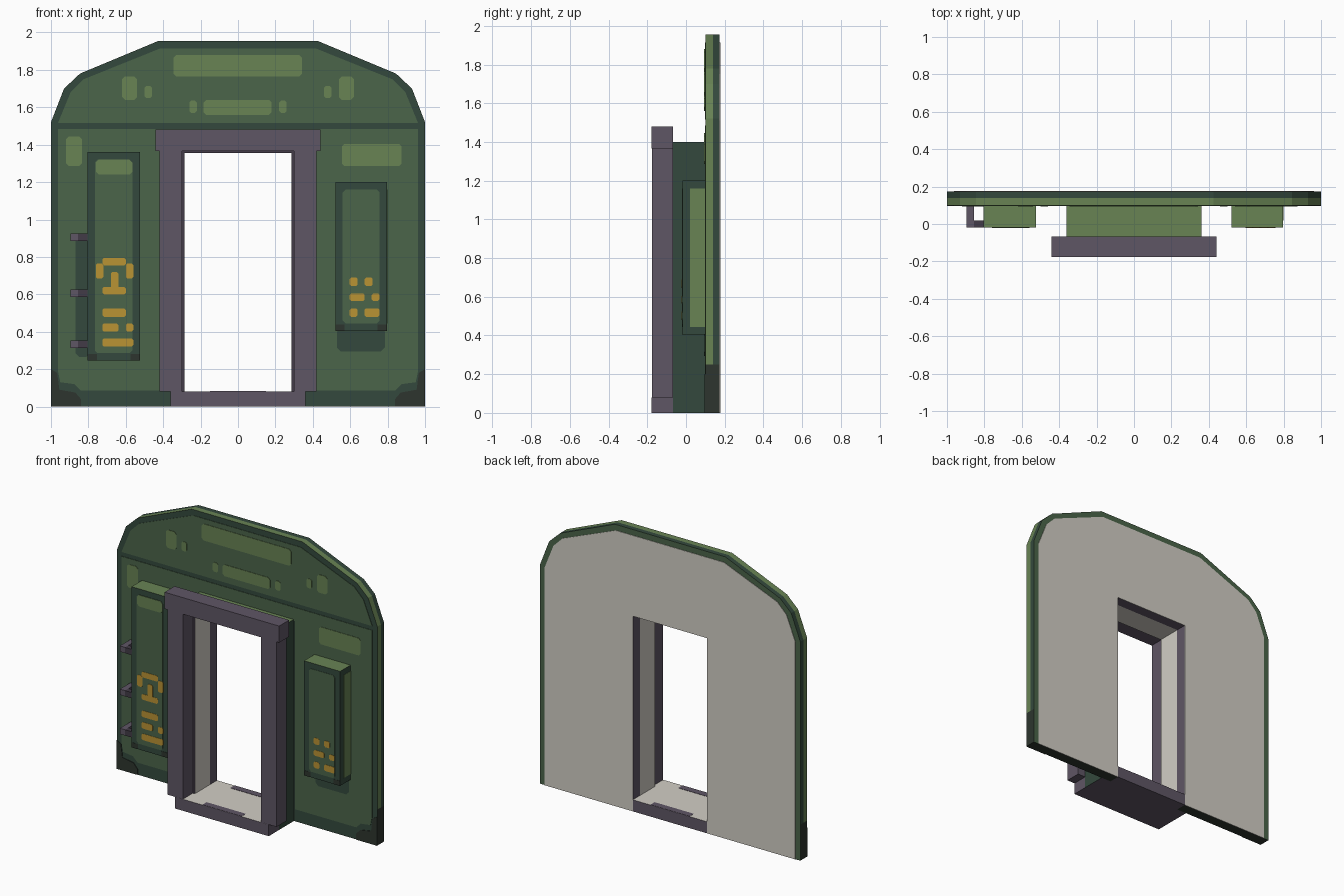
import bpy, bmesh

if "Cube" in bpy.data.objects:
    bpy.data.objects.remove(bpy.data.objects["Cube"])

# ---- flat colours (sRGB bytes converted to linear) ----
def lin(c):
    c /= 255
    return c / 12.92 if c <= 0.04045 else ((c + 0.055) / 1.055) ** 2.4

COLOURS = {
    "mid_green": (75, 101, 74), "dark_green": (52, 73, 61), "light_green": (104, 131, 84),
    "black_green": (45, 53, 46), "purple_grey": (95, 86, 101), "dark_purple": (66, 59, 71),
    "pale_grey": (210, 206, 197), "marking_yellow": (186, 147, 52),
}
MATS = {}
for n, rgb in COLOURS.items():
    m = bpy.data.materials.new(n)
    m.diffuse_color = (*[lin(c) for c in rgb], 1)
    m.use_nodes = True
    m.node_tree.nodes["Principled BSDF"].inputs["Base Color"].default_value = m.diffuse_color
    MATS[n] = m

# ---- helpers ----
def prism(name, polys, ys, rule):
    """Extrude x-z polygons through the y stations; rule is a colour or f(normal, centre)."""
    bm = bmesh.new()
    for pts in polys:
        rings = [[bm.verts.new((x, y, z)) for x, z in pts] for y in ys]
        bm.faces.new(rings[0])
        bm.faces.new(rings[-1][::-1])
        for a, b in zip(rings, rings[1:]):
            for i in range(len(pts)):
                j = (i + 1) % len(pts)
                bm.faces.new((a[i], b[i], b[j], a[j]))
    bmesh.ops.recalc_face_normals(bm, faces=bm.faces[:])
    bm.normal_update()
    me = bpy.data.meshes.new(name)
    used = []
    for f in bm.faces:
        col = rule if isinstance(rule, str) else rule(f.normal, f.calc_center_bounds())
        if col not in used:
            used.append(col)
            me.materials.append(MATS[col])
        f.material_index = used.index(col)
    bm.to_mesh(me)
    bm.free()
    ob = bpy.data.objects.new(name, me)
    bpy.context.collection.objects.link(ob)
    return ob

def rect(x0, x1, z0, z1, c=0.0):
    if not c:
        return [(x0, z0), (x1, z0), (x1, z1), (x0, z1)]
    return [(x0 + c, z0), (x1 - c, z0), (x1, z0 + c), (x1, z1 - c),
            (x1 - c, z1), (x0 + c, z1), (x0, z1 - c), (x0, z0 + c)]

def flip(pts):
    return [(-x, z) for x, z in pts[::-1]]

def sym(half):
    return half + flip(half)

def both(polys):
    return polys + [flip(p) for p in polys]

# ---- wall slab with a door notch ----
def wall_rule(n, c):
    if n.y < -0.5:
        return "dark_green"
    if n.y > 0.5:
        return "mid_green"
    if abs(c.x) < 0.3 and c.z < 1.4:
        return "purple_grey"
    if n.z < -0.5 or c.z < 0.25:
        return "black_green"
    return "light_green" if c.y < 0.14 else "dark_green"

prism("wall_slab", [sym([(.285, 1.355), (.285, 0), (1, 0), (1, .25), (1, 1.52), (.93, 1.70),
                         (.845, 1.78), (.425, 1.955)])], (.10, .14, .174), wall_rule)

# bare back of the wall
arch = [(.963, 1.51), (.895, 1.68), (.825, 1.75), (.415, 1.915)]
prism("wall_back_sheet", [sym([(.285, 1.355), (.285, 0), (.963, 0)] + arch)],
      (.174, .177), "pale_grey")

# front panels inside the dark border
prism("upper_front_panel", [sym([(.963, 1.515)] + arch[1:])], (.097, .10), "mid_green")
prism("lower_front_panel",
      [sym([(.37, 1.39), (.37, .085), (.84, .085), (.875, .12), (.95, .13), (.963, .19),
            (.963, 1.485)])], (.097, .10), "mid_green")

# painted patches on the wall
prism("wall_light_patches", [
    rect(-.345, .342, 1.765, 1.88, .015), rect(-.185, .18, 1.56, 1.64, .015),
    rect(-.92, -.835, 1.285, 1.445, .015), rect(.555, .875, 1.285, 1.405, .015)]
    + both([rect(.22, .26, 1.57, 1.635, .01), rect(.54, .62, 1.64, 1.765, .015),
            rect(.46, .50, 1.65, 1.715, .01)]), (.094, .097), "light_green")
prism("wall_dark_patches", [rect(-.87, -.79, .265, .92, .02), rect(.53, .785, .295, .42, .02)],
      (.094, .097), "dark_green")
prism("wall_corner_dirt", both([[(1, 0), (1, .2), (.967, .18), (.955, .09), (.87, .075),
                                 (.84, .04), (.84, 0)]]), (.096, .10), "black_green")

# ---- door tunnel ----
def tunnel_rule(n, c):
    if n.y < -0.5:
        return "dark_purple"
    if abs(n.y) < 0.5 and abs(c.x) < 0.3 and c.z < 1.38 and n.z > -1.1:
        return "pale_grey"
    if n.z > 0.5:
        return "light_green"
    return "purple_grey" if n.z < -0.5 else "dark_green"

prism("door_tunnel", [sym([(.285, 1.355), (.285, 0), (.36, 0), (.36, 1.4)])],
      (-.067, .10), tunnel_rule)

# ---- door frame ----
prism("frame_jambs", both([rect(.30, .42, .08, 1.365)]), (-.176, -.067), "purple_grey")
prism("frame_lintel", [rect(-.44, .44, 1.365, 1.48)], (-.177, -.067), "purple_grey")

# ---- door sill and pale floor ----
def sill_rule(n, c):
    return "pale_grey" if n.z > 0.5 else "purple_grey"

prism("front_sill", [rect(-.36, .36, 0, .08)], (-.177, -.067), sill_rule)
prism("inner_sill", [rect(-.285, .285, 0, .08)], (-.067, .177), sill_rule)
for label, y0, y1 in (("front", -.176, -.13), ("back", .13, .176)):
    prism(label + "_floor_wear", [[(-.15, .079), (.15, .079), (.15, .082), (-.15, .082)]],
          (y0, y1), "purple_grey")

# ---- wall cabinets ----
def box_rule(n, c):
    if n.z > 0.5:
        return "light_green"
    return "black_green" if n.z < -0.5 else "dark_green"

for side, x0, x1, z0, z1 in (("left", -.805, -.525, .245, 1.36), ("right", .52, .797, .405, 1.20)):
    prism(side + "_cabinet", [rect(x0, x1, z0, z1)], (-.018, .10), box_rule)
    prism(side + "_cabinet_door", [rect(x0 + .04, x1 - .04, z0 + .04, z1 - .04, .015)],
          (-.02, -.018), "mid_green")
    prism(side + "_cabinet_corner_dirt",
          [rect(x0, x0 + .05, z0, z0 + .035), rect(x1 - .05, x1, z0, z0 + .035)],
          (-.0195, -.018), "black_green")
    prism(side + "_cabinet_side_sheet", [rect(x1, x1 + .002, z0 + .04, z1 - .04)],
          (.02, .10), "light_green")

prism("left_cabinet_light_patch", [rect(-.76, -.565, 1.24, 1.32, .015)],
      (-.022, -.02), "light_green")

# yellow dashes painted on the cabinet doors
prism("left_cabinet_marks", [rect(*r, .008) for r in (
    (-.725, -.60, .755, .795), (-.76, -.72, .685, .765), (-.60, -.56, .685, .765),
    (-.68, -.64, .63, .72), (-.725, -.60, .60, .64), (-.725, -.60, .48, .525),
    (-.725, -.64, .40, .445), (-.60, -.56, .40, .445), (-.725, -.56, .32, .365))],
    (-.022, -.02), "marking_yellow")
prism("right_cabinet_marks", [rect(*r, .008) for r in (
    (.597, .64, .645, .69), (.677, .72, .645, .69), (.597, .677, .565, .605),
    (.715, .757, .565, .605), (.597, .64, .48, .525), (.677, .757, .48, .525))],
    (-.022, -.02), "marking_yellow")

# ---- angled brackets beside the left cabinet ----
for i, z in enumerate((.905, .605, .333)):
    prism(f"bracket_leg_{i}", [rect(-.895, -.855, z - .02, z + .02)], (-.018, .10), "purple_grey")
    prism(f"bracket_arm_{i}", [rect(-.855, -.80, z - .02, z + .02)], (-.018, .02), "dark_purple")
